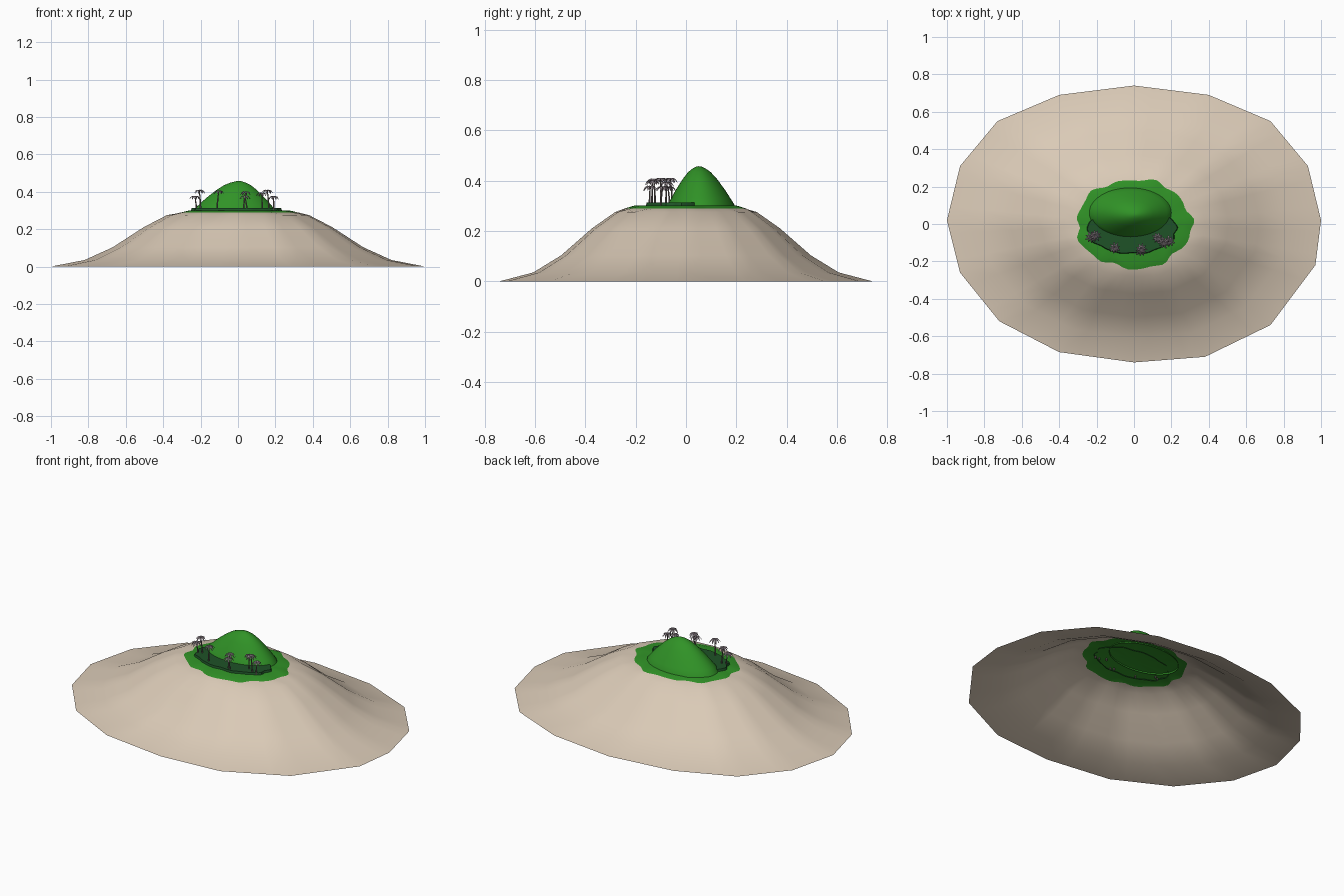
import bpy, bmesh, random
from math import sin, cos, pi, tau
from mathutils import Vector

random.seed(4)
if "Cube" in bpy.data.objects:
    bpy.data.objects.remove(bpy.data.objects["Cube"])


def material(name, rgb):
    m = bpy.data.materials.new(name)
    m.use_nodes = True
    m.diffuse_color = (*rgb, 1)
    bsdf = next(n for n in m.node_tree.nodes if n.type == 'BSDF_PRINCIPLED')
    bsdf.inputs["Base Color"].default_value = (*rgb, 1)
    return m


sand = material("sand", (0.70, 0.59, 0.47))
grass = material("grass green", (0.03, 0.29, 0.02))
dark = material("dark green", (0.013, 0.085, 0.02))
bark = material("bark", (0.17, 0.14, 0.13))
leaf = material("palm leaf grey", (0.30, 0.25, 0.28))


def finish(name, bm, mats, angle=None):
    me = bpy.data.meshes.new(name)
    bm.to_mesh(me)
    bm.free()
    ob = bpy.data.objects.new(name, me)
    bpy.context.collection.objects.link(ob)
    for m in mats:
        me.materials.append(m)
    if angle:
        bpy.ops.object.select_all(action='DESELECT')
        ob.select_set(True)
        bpy.context.view_layer.objects.active = ob
        bpy.ops.object.shade_smooth_by_angle(angle=angle)
    return ob


def bridge(bm, a, b):
    """Join two vertex rings, listed from the outer or lower one."""
    n = len(a)
    return [bm.faces.new((a[i], a[(i + 1) % n], b[(i + 1) % n], b[i])) for i in range(n)]


def loft(name, rings, mats, angle=None, tip=None):
    """Surface through the rings, closed at the end by a fan to the tip."""
    bm = bmesh.new()
    rows = [[bm.verts.new(p) for p in ring] for ring in rings]
    for a, b in zip(rows, rows[1:]):
        bridge(bm, a, b)
    if tip:
        t, last = bm.verts.new(tip), rows[-1]
        for i in range(len(last)):
            bm.faces.new((last[i], last[(i + 1) % len(last)], t))
    return finish(name, bm, mats, angle)


def ellipse(cx, cy, rx, ry, z, n=64, wave=lambda a: 0):
    return [Vector((cx + rx * cos(a) * (1 + wave(a)), cy + ry * sin(a) * (1 + wave(a)), z))
            for a in (tau * i / n for i in range(n))]


# sand mound: many-sided shoreline rising to the edge of the grass, open below
shore = [(1, .02), (.93, .31), (.73, .55), (.4, .69), (0, .74), (-.4, .69),
         (-.73, .55), (-.93, .31), (-1, .02), (-.93, -.26), (-.72, -.52), (-.4, -.685),
         (0, -.74), (.38, -.71), (.73, -.54), (.97, -.22)]
outline = []
for i, p in enumerate(shore):
    a, b = Vector((*p, 0)), Vector((*shore[(i + 1) % 16], 0))
    outline += [a.lerp(b, k / 4) for k in range(4)]


def ripple(a):
    return .03 * sin(11 * a + .6) + .025 * sin(5 * a + 2) + .01 * sin(17 * a)


edge = ellipse(0, 0, .307, .238, .289, wave=ripple)
slope = [(1, 0), (.82, .035), (.67, .103), (.505, .21), (.38, .275)]
rings = [[Vector((p.x * s, p.y * s, z)) for p in outline] for s, z in slope]
loft("sand_mound", rings + [edge], [sand], pi / 3)

# grass plateau filling the opening
inner = [Vector((p.x * .85, p.y * .85, .3)) for p in edge]
loft("grass_plateau", [edge, inner], [grass], pi / 4, (0, 0, .3))


# dark terrace in front of the hill
def scallop(a):
    return .025 * sin(9 * a) + .015 * sin(14 * a + 1)


loft("dark_terrace",
     [ellipse(-.01, -.03, .24, .13, .296, wave=scallop),
      ellipse(-.01, -.03, .235, .126, .312, wave=scallop)],
     [dark], pi / 5, (-.01, -.03, .313))

# green hill, leaning a little towards its peak
hill = [(1, .292), (.98, .305), (.87, .33), (.72, .364), (.5, .407), (.33, .434),
        (.18, .449), (.07, .456)]
loft("green_hill",
     [ellipse(.005 - .025 * s, .05 + .01 * s, .222 * s, .135 * s, z, 48) for s, z in hill],
     [grass], pi / 3, (.005, .05, .457))


# palm trees: bent tapering trunk with drooping folded leaves
def palm(name, x, y, top):
    bm = bmesh.new()
    base = Vector((x, y, .288))
    lean = Vector((random.uniform(-.012, .012), random.uniform(-.008, .008), 0))
    rows = []
    for k in range(5):
        t = k / 4
        c = base + lean * t * t + Vector((0, 0, (top - .288) * t))
        rows.append([bm.verts.new(c + p) for p in
                     ellipse(0, 0, .005 - .0025 * t, .005 - .0025 * t, 0, 6)])
    for a, b in zip(rows, rows[1:]):
        bridge(bm, a, b)
    bm.faces.new(rows[-1])
    crown = base + lean + Vector((0, 0, top - .288))
    turn = random.uniform(0, tau)
    for i in range(9):
        a = turn + tau * i / 9
        out, side = Vector((cos(a), sin(a), 0)), Vector((-sin(a), cos(a), 0))
        reach = random.uniform(.027, .035)
        strips = []
        for t, lift, w in ((0, 0, .001), (.35, .008, .005), (.7, .003, .005), (1, -.012, .0008)):
            mid = crown + out * reach * t + Vector((0, 0, lift))
            drop = Vector((0, 0, -w * .5))
            strips.append([bm.verts.new(mid + o) for o in (side * -w + drop, Vector(), side * w + drop)])
        for p, q in zip(strips, strips[1:]):
            for j in (0, 1):
                bm.faces.new((p[j], q[j], q[j + 1], p[j + 1])).material_index = 1
    finish(name, bm, [bark, leaf])


palms = [(-.2, -.055, .403), (-.222, -.065, .37), (-.112, -.122, .4), (.03, -.135, .395),
         (.048, -.145, .372), (.13, -.08, .388), (.165, -.1, .403), (.192, -.1, .37)]
for i, spot in enumerate(palms):
    palm(f"palm_tree_{i + 1}", *spot)
